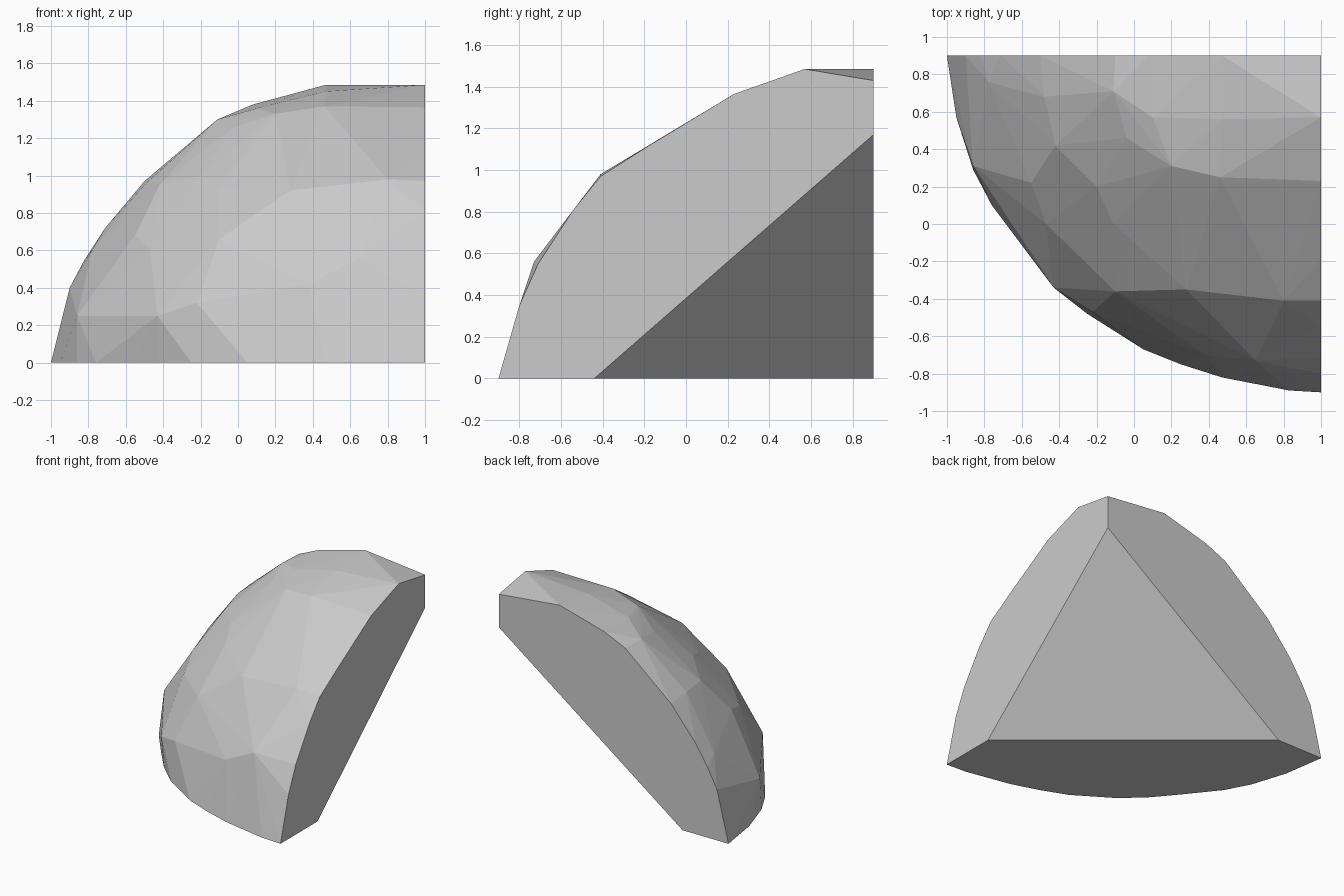
import bpy
import bmesh
import math

# Remove the default object
default_cube = bpy.data.objects.get("Cube")
if default_cube:
    bpy.data.objects.remove(default_cube, do_unlink=True)

RIGHT_WALL = 1.0
BACK_WALL = 0.9
GROUND = 0.0


def make_material(name, value):
    """Plain matt grey material."""
    material = bpy.data.materials.new(name)
    material.use_nodes = True
    colour = (value, value, value, 1)
    material.diffuse_color = colour
    shader = material.node_tree.nodes["Principled BSDF"]
    shader.inputs["Base Color"].default_value = colour
    shader.inputs["Roughness"].default_value = 0.9
    return material


def convex_solid(name, points, material):
    """Faceted solid wrapped around the given points, with flat faces merged."""
    mesh = bpy.data.meshes.new(name)
    bm = bmesh.new()
    for point in points:
        bm.verts.new(point)
    bmesh.ops.remove_doubles(bm, verts=bm.verts[:], dist=0.001)
    bmesh.ops.convex_hull(bm, input=bm.verts[:])
    loose = [vert for vert in bm.verts if not vert.link_faces]
    bmesh.ops.delete(bm, geom=loose, context="VERTS")
    bmesh.ops.dissolve_limit(bm, angle_limit=math.radians(0.5),
                             verts=bm.verts[:], edges=bm.edges[:])
    bmesh.ops.recalc_face_normals(bm, faces=bm.faces[:])
    bm.to_mesh(mesh)
    bm.free()
    mesh.materials.append(material)
    solid = bpy.data.objects.new(name, mesh)
    bpy.context.collection.objects.link(solid)
    return solid


# Rim on the back wall, as x and z
back_rim = [(-1, 0), (-.9, .4), (-.82, .55), (-.71, .72), (-.5, .97),
            (-.1, 1.3), (.08, 1.38), (.47, 1.485), (1, 1.43)]

# Rim on the right wall, as y and z
right_rim = [(-.9, 0), (-.8, .35), (-.71, .55), (-.54, .81), (-.41, .97),
             (-.19, 1.11), (.23, 1.365), (.57, 1.485)]

# Rim on the ground, as x and y
ground_rim = [(.83, -.89), (.47, -.82), (.25, -.75), (.05, -.67),
              (-.25, -.48), (-.42, -.32), (-.57, -.14), (-.76, .1),
              (-.86, .29), (-.95, .57)]

# Corners of the broken facets on the rounded shell
shell = [(.47, .56, 1.45), (.1, .57, 1.36), (-.11, .71, 1.3),
         (.2, .31, 1.33), (.46, .25, 1.37), (-.04, .46, 1.25),
         (-.42, .42, .95), (-.48, .68, .97), (-.78, .76, .6),
         (-.2, .2, 1), (-.11, 0, .93), (-.47, 0, .6), (-.55, .22, .68),
         (.28, -.35, .92), (.8, -.41, .98), (.1, -.43, .68),
         (-.1, -.36, .66), (-.22, -.47, .32), (-.43, -.34, .25),
         (.65, -.73, .56), (.38, -.7, .42), (-.86, .31, .25)]

# Slanted inner cut, where it meets each pair of walls
inner_cut = [(RIGHT_WALL, -.44, GROUND), (-.6, BACK_WALL, GROUND),
             (RIGHT_WALL, BACK_WALL, 1.17)]

points = [(x, BACK_WALL, z) for x, z in back_rim]
points += [(RIGHT_WALL, y, z) for y, z in right_rim]
points += [(x, y, GROUND) for x, y in ground_rim]
points += shell + inner_cut

# Rock chunk with flat facets
stone_grey = make_material("stone grey", 0.6)
rock_chunk = convex_solid("rock_chunk", points, stone_grey)
